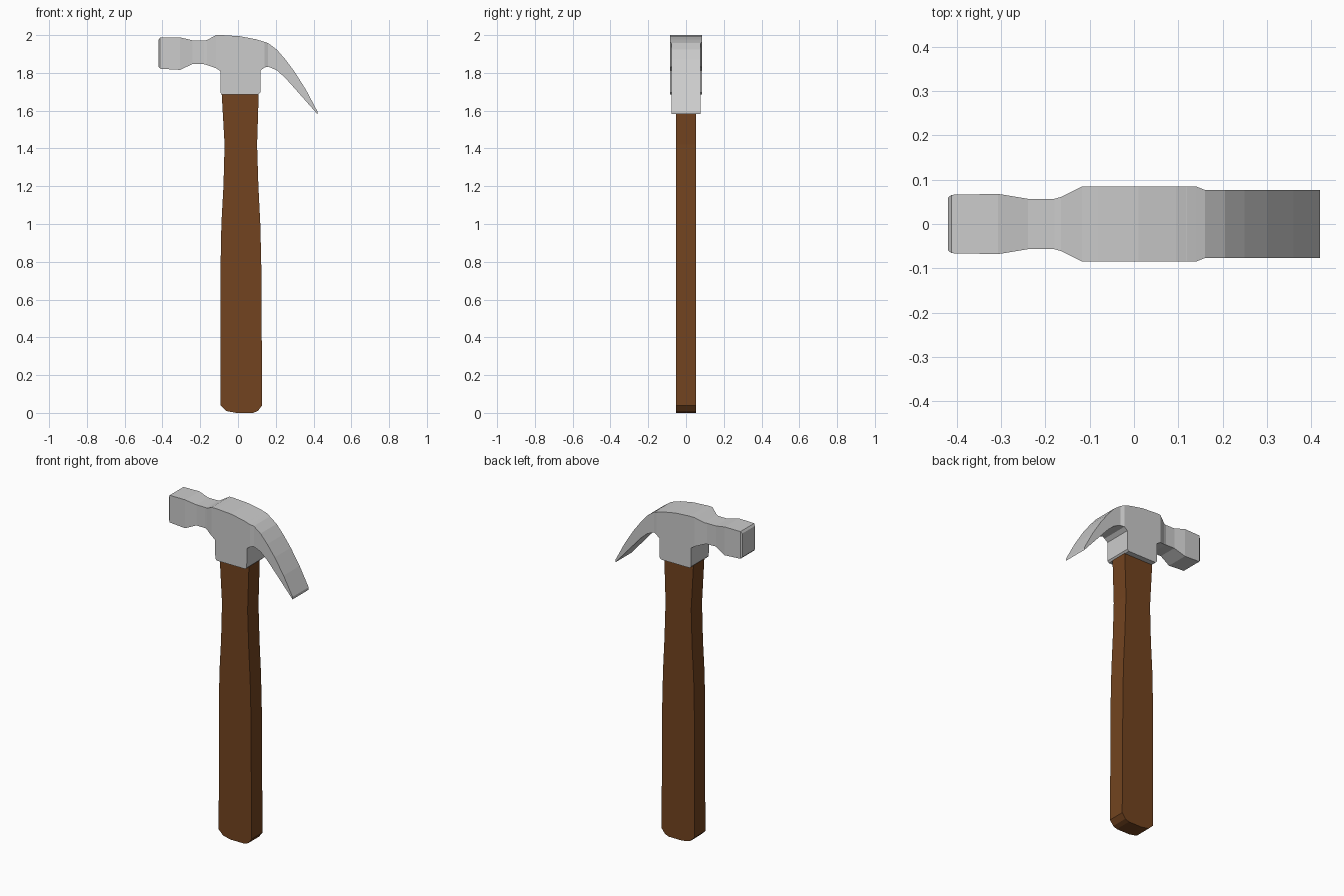
import bpy


def make_object(name, verts, faces, color=None):
    mesh = bpy.data.meshes.new(name)
    mesh.from_pydata(verts, [], faces)
    obj = bpy.data.objects.new(name, mesh)
    bpy.context.collection.objects.link(obj)
    if color:
        mat = bpy.data.materials.new(name + "_wood")
        mat.diffuse_color = color
        mesh.materials.append(mat)
    return obj


def loft(name, rings, color=None):
    """Skin a list of equal-length vertex rings and cap both ends."""
    n = len(rings[0])
    verts = [v for ring in rings for v in ring]
    faces = [(i * n + k, i * n + (k + 1) % n, (i + 1) * n + (k + 1) % n, (i + 1) * n + k)
             for i in range(len(rings) - 1) for k in range(n)]
    last = (len(rings) - 1) * n
    faces += [tuple(reversed(range(n))), tuple(range(last, last + n))]
    return make_object(name, verts, faces, color)


# Handle: x left, x right at each height, flat front and back
handle_rows = [
    (-0.01, 0.08, 0.0), (-0.062, 0.105, 0.01), (-0.093, 0.128, 0.04),
    (-0.092, 0.123, 0.80), (-0.088, 0.118, 1.0), (-0.077, 0.108, 1.2),
    (-0.071, 0.101, 1.42), (-0.087, 0.110, 1.70),
]
D = 0.052
loft("handle",
     [[(l, -D, z), (r, -D, z), (r, D, z), (l, D, z)] for l, r, z in handle_rows],
     (0.17, 0.057, 0.014, 1))

# Head: x, top z, bottom z, half width from striking face to claw tip
head_rows = [
    (-0.42, 1.975, 1.832, 0.060), (-0.412, 1.987, 1.822, 0.066),
    (-0.307, 1.988, 1.816, 0.068), (-0.24, 1.972, 1.847, 0.057),
    (-0.18, 1.972, 1.846, 0.057), (-0.165, 1.973, 1.842, 0.061),
    (-0.117, 2.0, 1.825, 0.085), (-0.094, 2.0, 1.810, 0.085),
    (-0.093, 2.0, 1.696, 0.085), (-0.083, 2.0, 1.686, 0.085),
    (0.01, 1.994, 1.686, 0.085), (0.095, 1.978, 1.686, 0.085),
    (0.108, 1.974, 1.686, 0.085), (0.118, 1.971, 1.696, 0.085),
    (0.119, 1.971, 1.812, 0.085), (0.14, 1.964, 1.829, 0.085),
    (0.16, 1.957, 1.833, 0.077), (0.205, 1.924, 1.814, 0.077),
    (0.25, 1.872, 1.774, 0.077), (0.30, 1.805, 1.718, 0.077),
    (0.36, 1.710, 1.650, 0.077), (0.42, 1.597, 1.582, 0.077),
]
loft("hammer_head",
     [[(x, -w, b), (x, -w, t), (x, w, t), (x, w, b)][::-1] for x, t, b, w in head_rows])
